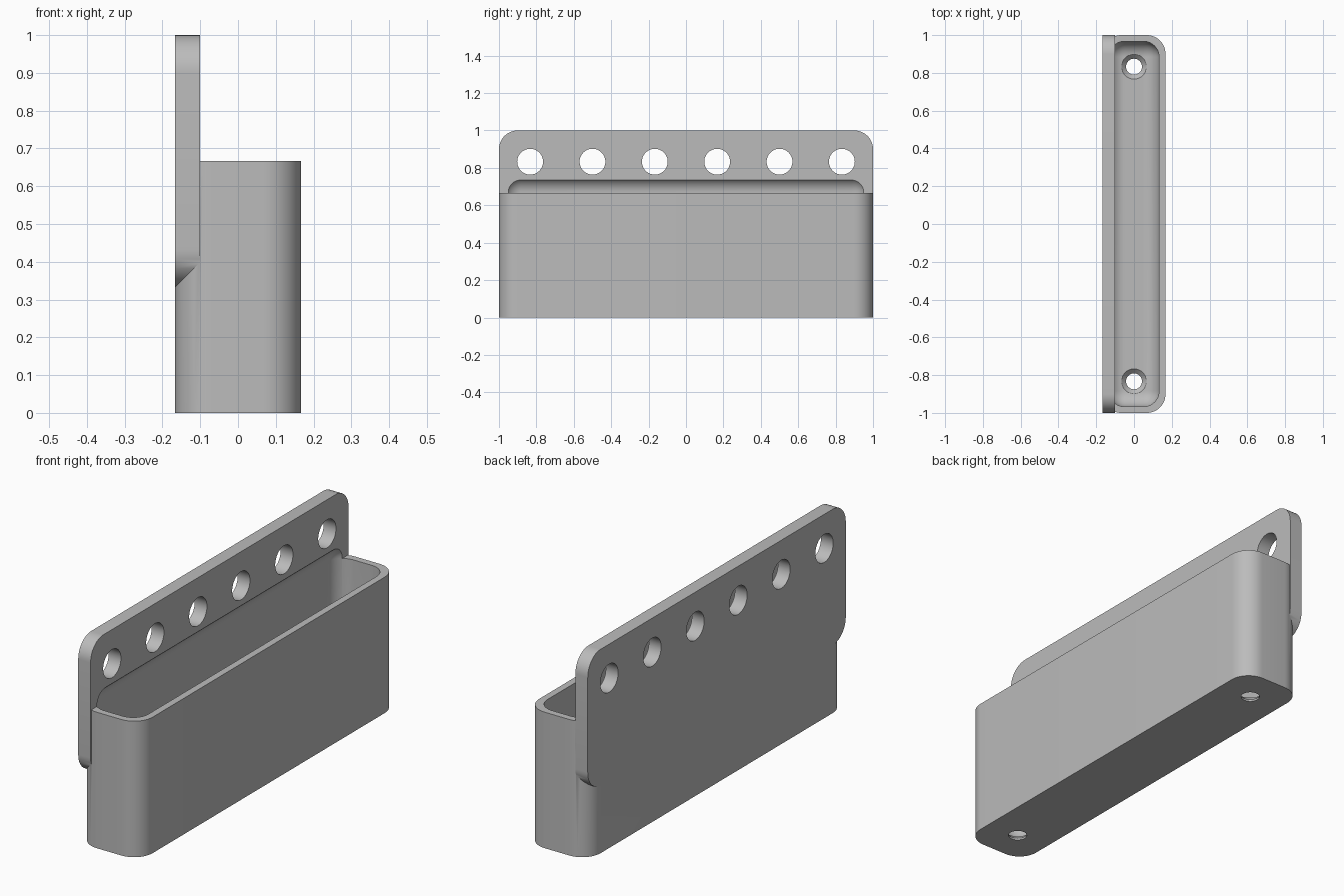
import bpy
import bmesh
from math import radians
from mathutils import Matrix, Vector

if "Cube" in bpy.data.objects:
    bpy.data.objects.remove(bpy.data.objects["Cube"])

grey = bpy.data.materials.new("mid grey")
grey.use_nodes = True
grey.diffuse_color = (0.5, 0.5, 0.5, 1)
grey.node_tree.nodes["Principled BSDF"].inputs["Base Color"].default_value = grey.diffuse_color


def make_object(name, bm):
    bmesh.ops.recalc_face_normals(bm, faces=bm.faces)
    mesh = bpy.data.meshes.new(name)
    bm.to_mesh(mesh)
    bm.free()
    mesh.materials.append(grey)
    obj = bpy.data.objects.new(name, mesh)
    bpy.context.collection.objects.link(obj)
    return obj


def rounded_box(name, low, high, radius, axes, segments=12):
    """Box whose edges parallel to the given axes are rounded."""
    low, high = Vector(low), Vector(high)
    bm = bmesh.new()
    bmesh.ops.create_cube(bm, size=1)
    bmesh.ops.scale(bm, vec=high - low, verts=bm.verts)
    bmesh.ops.translate(bm, vec=(low + high) / 2, verts=bm.verts)
    edges = [e for e in bm.edges
             if any(abs((e.verts[0].co - e.verts[1].co)["xyz".index(a)]) > 1e-4 for a in axes)]
    bmesh.ops.bevel(bm, geom=edges, offset=radius, segments=segments,
                    profile=0.5, affect='EDGES', clamp_overlap=True)
    return make_object(name, bm)


def drill(name, r_bottom, r_top, depth, centre, along_x=False):
    bm = bmesh.new()
    turn = Matrix.Rotation(radians(90), 4, 'Y') if along_x else Matrix()
    bmesh.ops.create_cone(bm, cap_ends=True, segments=48, radius1=r_bottom, radius2=r_top,
                          depth=depth, matrix=Matrix.Translation(centre) @ turn)
    return make_object(name, bm)


def combine(target, other, operation):
    mod = target.modifiers.new(operation.lower(), 'BOOLEAN')
    mod.operation = operation
    mod.solver = 'EXACT'
    mod.object = other
    bpy.context.view_layer.objects.active = target
    bpy.ops.object.modifier_apply(modifier=mod.name)
    bpy.data.objects.remove(other)


# Tray body with a taller mounting plate flush with its back
tray = rounded_box("wall_tray", (-0.167, -1, 0), (0.167, 1, 0.667), 0.1, "z")
plate = rounded_box("mounting_plate", (-0.167, -1, 0.333), (-0.1, 1, 1), 0.1, "x")
combine(tray, plate, 'UNION')

# Rounded cavity, running up into the plate as a cove
cavity = rounded_box("cavity", (-0.133, -0.967, 0.033), (0.133, 0.967, 0.752), 0.083, "xyz")
combine(tray, cavity, 'DIFFERENCE')

# Row of holes through the plate
for i in range(6):
    y = (i - 2.5) / 3
    combine(tray, drill("plate_hole", 0.069, 0.069, 0.2, (-0.135, y, 0.833), True), 'DIFFERENCE')

# Countersunk screw holes in the floor
for y in (-0.833, 0.833):
    combine(tray, drill("screw_hole", 0.042, 0.042, 0.2, (0, y, 0)), 'DIFFERENCE')
    combine(tray, drill("countersink", 0.042, 0.067, 0.025, (0, y, 0.0215)), 'DIFFERENCE')
    combine(tray, drill("head_clearance", 0.067, 0.067, 0.04, (0, y, 0.053)), 'DIFFERENCE')

# Smooth the rounded corners, keep real edges crisp
bpy.ops.object.select_all(action='DESELECT')
tray.select_set(True)
bpy.context.view_layer.objects.active = tray
bpy.ops.object.shade_smooth_by_angle(angle=radians(30))
